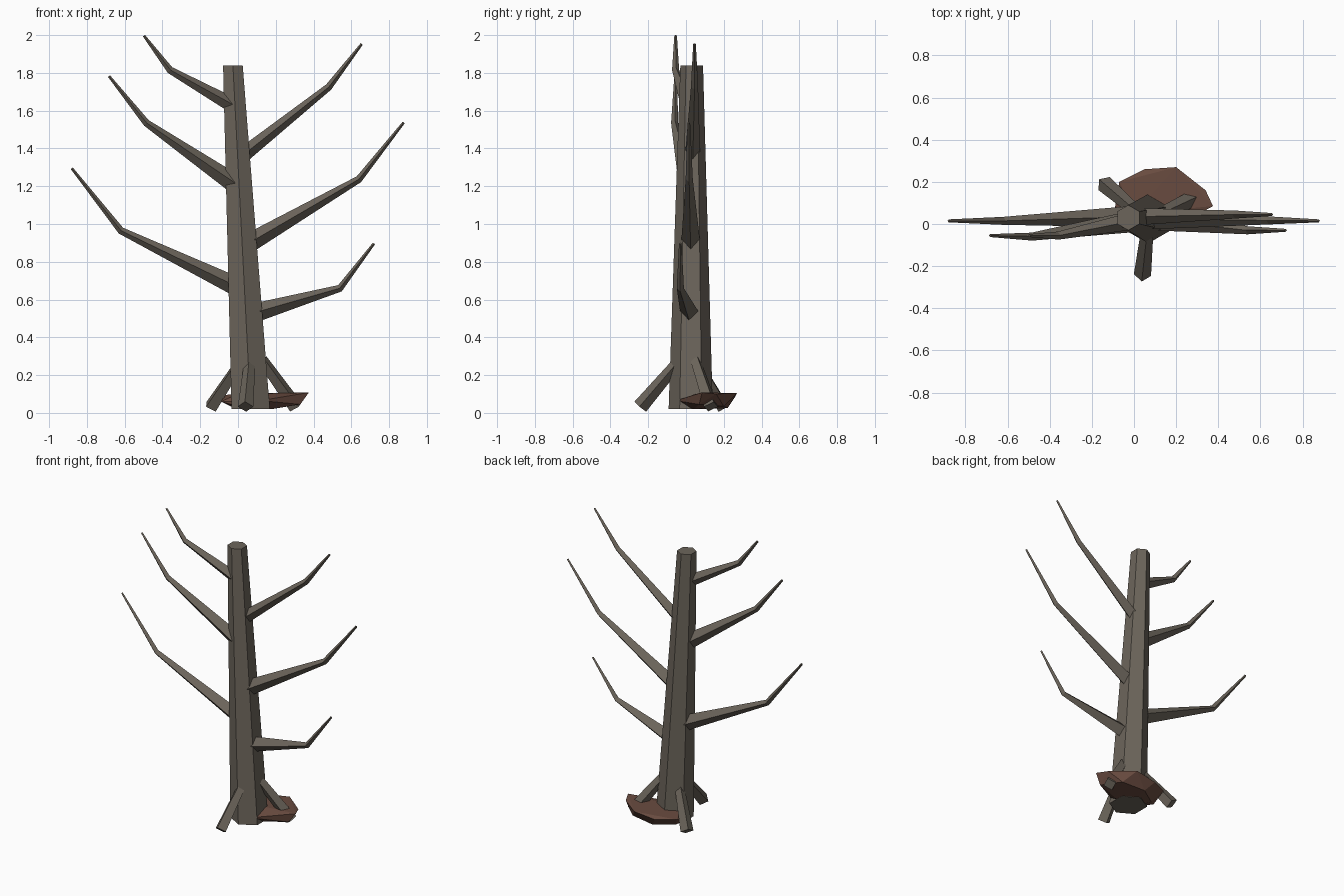
import bpy, bmesh, math
from mathutils import Vector

if "Cube" in bpy.data.objects:
    bpy.data.objects.remove(bpy.data.objects["Cube"])


def material(name, color):
    m = bpy.data.materials.new(name)
    m.diffuse_color = (*color, 1)
    m.use_nodes = True
    m.node_tree.nodes["Principled BSDF"].inputs["Base Color"].default_value = m.diffuse_color
    return m


bark = material("bark", (0.15, 0.13, 0.105))
soil = material("soil", (0.14, 0.07, 0.05))


def finish(name, bm, mat):
    bmesh.ops.recalc_face_normals(bm, faces=bm.faces)
    me = bpy.data.meshes.new(name)
    bm.to_mesh(me)
    bm.free()
    me.materials.append(mat)
    ob = bpy.data.objects.new(name, me)
    bpy.context.collection.objects.link(ob)
    return ob


def limb(name, points, radii, sides, up=(0, 0, 1), flat=False):
    """Capped faceted tube through points; first corner of each ring faces up."""
    pts = [Vector(p) for p in points]
    bm = bmesh.new()
    rings = []
    for i, (p, r) in enumerate(zip(pts, radii)):
        a, b = pts[max(i - 1, 0)], pts[min(i + 1, len(pts) - 1)]
        d = Vector((0, 0, 1)) if flat else (b - a).normalized()
        side = d.cross(Vector(up)).normalized()
        top = side.cross(d)
        rings.append([bm.verts.new(p + r * (math.cos(t) * top + math.sin(t) * side))
                      for t in (math.tau * k / sides for k in range(sides))])
    for lo, hi in zip(rings, rings[1:]):
        for k in range(sides):
            n = (k + 1) % sides
            bm.faces.new((lo[k], lo[n], hi[n], hi[k]))
    bm.faces.new(rings[0])
    bm.faces.new(rings[-1])
    return finish(name, bm, bark)


# Leaning six-sided trunk with level ends
limb("trunk", [(0.067, 0.025, 0.02), (-0.027, 0.03, 1.84)], [0.117, 0.06], 6,
     up=(0, 1, 0), flat=True)

# Bent branches: start, elbow, tip
branches = {
    "left_low": [(-0.01, 0.035, 0.67), (-0.62, 0.015, 0.965), (-0.88, 0.015, 1.295)],
    "left_mid": [(-0.02, 0.01, 1.215), (-0.485, -0.06, 1.535), (-0.683, -0.055, 1.783)],
    "left_high": [(-0.03, 0.01, 1.63), (-0.36, -0.055, 1.815), (-0.498, -0.055, 1.997)],
    "right_low": [(0.09, 0.02, 0.53), (0.54, -0.03, 0.66), (0.72, -0.03, 0.897)],
    "right_mid": [(0.06, 0.025, 0.90), (0.64, 0.017, 1.237), (0.877, 0.015, 1.537)],
    "right_high": [(0.02, 0.035, 1.36), (0.48, 0.045, 1.725), (0.655, 0.045, 1.953)],
}
for name, path in branches.items():
    k = 0.72 if "high" in name else 0.9
    limb("branch_" + name, path, [0.056 * k, 0.019, 0.007], 4)

# Root struts
roots = {
    "front": [(0.062, -0.04, 0.27), (0.04, -0.242, 0.033)],
    "left": [(0.0, 0.07, 0.25), (-0.142, 0.192, 0.033)],
    "right": [(0.13, 0.05, 0.28), (0.305, 0.132, 0.033)],
}
for name, path in roots.items():
    limb("root_" + name, path, [0.03, 0.041], 4)

# Angular soil clod: hull of an upper rim and a smaller underside
bm = bmesh.new()
for p in [(-0.07, 0.20, 0.095), (0.05, 0.26, 0.085), (0.20, 0.27, 0.105),
          (0.34, 0.16, 0.10), (0.375, 0.085, 0.108), (0.30, 0.055, 0.10),
          (0.12, -0.055, 0.065), (-0.09, 0.08, 0.06), (0.0, 0.05, 0.10),
          (0.33, 0.07, 0.045), (0.26, 0.20, 0.035), (0.10, 0.22, 0.025),
          (-0.02, 0.14, 0.025), (0.05, 0.0, 0.02), (0.18, 0.04, 0.02)]:
    bm.verts.new(p)
hull = bmesh.ops.convex_hull(bm, input=bm.verts)
bmesh.ops.delete(bm, geom=list({g for g in hull["geom_interior"] + hull["geom_unused"]
                                if isinstance(g, bmesh.types.BMVert)}), context='VERTS')
finish("soil_clod", bm, soil)
